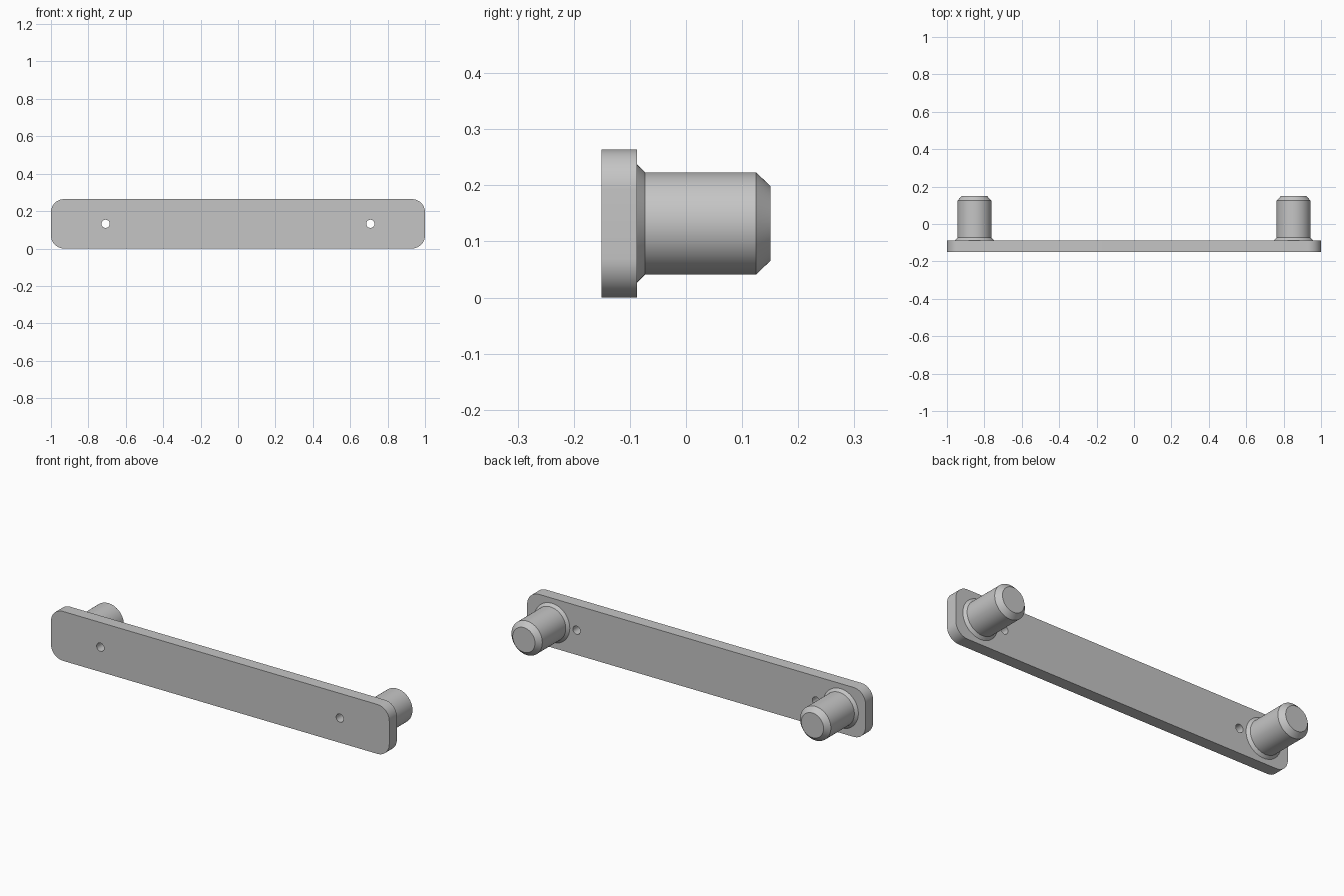
import bpy, bmesh, math
from math import cos, sin, pi

if "Cube" in bpy.data.objects:
    bpy.data.objects.remove(bpy.data.objects["Cube"], do_unlink=True)

LENGTH, HEIGHT, CORNER = 2.0, 0.264, 0.07
FRONT, BACK, TIP = -0.151, -0.087, 0.151
MID = HEIGHT / 2
PEG_X, HOLE_X, HOLE_R = 0.853, 0.708, 0.022

grey = bpy.data.materials.new("plain grey")
grey.use_nodes = True
colour = (0.56, 0.56, 0.56, 1)
grey.diffuse_color = colour
grey.node_tree.nodes["Principled BSDF"].inputs["Base Color"].default_value = colour


def arc(cx, cy, r, start, sweep, steps):
    return [(cx + r * cos(start + sweep * i / steps),
             cy + r * sin(start + sweep * i / steps)) for i in range(steps + 1)]


def add_loop(curve, points):
    spline = curve.splines.new('POLY')
    spline.points.add(len(points) - 1)
    for p, (x, y) in zip(spline.points, points):
        p.co = (x, y, 0, 1)
    spline.use_cyclic_u = True


def finish(obj):
    obj.data.materials.clear()
    obj.data.materials.append(grey)
    bpy.ops.object.select_all(action='DESELECT')
    obj.select_set(True)
    bpy.context.view_layer.objects.active = obj
    bpy.ops.object.shade_smooth_by_angle(angle=math.radians(30))


# Plate: rounded outline with two round holes, extruded to thickness
curve = bpy.data.curves.new("plate_outline", 'CURVE')
curve.dimensions = '2D'
curve.fill_mode = 'BOTH'
curve.extrude = (BACK - FRONT) / 2
outline = []
for i, (sx, sy) in enumerate([(1, 1), (-1, 1), (-1, -1), (1, -1)]):
    outline += arc(sx * (LENGTH / 2 - CORNER), sy * (MID - CORNER), CORNER, i * pi / 2, pi / 2, 12)
add_loop(curve, outline)
for side in (-1, 1):
    add_loop(curve, arc(side * HOLE_X, 0, HOLE_R, 0, 2 * pi, 32)[:-1])
plate = bpy.data.objects.new("plate", curve)
bpy.context.collection.objects.link(plate)
plate.rotation_euler = (pi / 2, 0, 0)
plate.location = (0, (FRONT + BACK) / 2, MID)
bpy.context.view_layer.objects.active = plate
bpy.ops.object.select_all(action='DESELECT')
plate.select_set(True)
bpy.ops.object.convert(target='MESH')
plate = bpy.context.view_layer.objects.active
bm = bmesh.new()
bm.from_mesh(plate.data)
bmesh.ops.remove_doubles(bm, verts=bm.verts, dist=0.0001)
bmesh.ops.recalc_face_normals(bm, faces=bm.faces)
bm.to_mesh(plate.data)
bm.free()
finish(plate)

# Pegs: turned profile of (radius, y) with flared foot and chamfered tip
PROFILE = [(0.105, BACK), (0.091, -0.073), (0.091, 0.125), (0.066, TIP)]
SIDES = 64
for name, side in (("right_peg", -1), ("left_peg", 1)):
    bm = bmesh.new()
    rings = [[bm.verts.new((x, y, z)) for x, z in arc(0, 0, r, 0, 2 * pi, SIDES)[:-1]]
             for r, y in PROFILE]
    for a, b in zip(rings, rings[1:]):
        for i in range(SIDES):
            j = (i + 1) % SIDES
            bm.faces.new((a[i], a[j], b[j], b[i]))
    bm.faces.new(rings[0])
    bm.faces.new(rings[-1])
    bmesh.ops.recalc_face_normals(bm, faces=bm.faces)
    mesh = bpy.data.meshes.new(name)
    bm.to_mesh(mesh)
    bm.free()
    peg = bpy.data.objects.new(name, mesh)
    peg.location = (side * PEG_X, 0, MID)
    bpy.context.collection.objects.link(peg)
    finish(peg)
